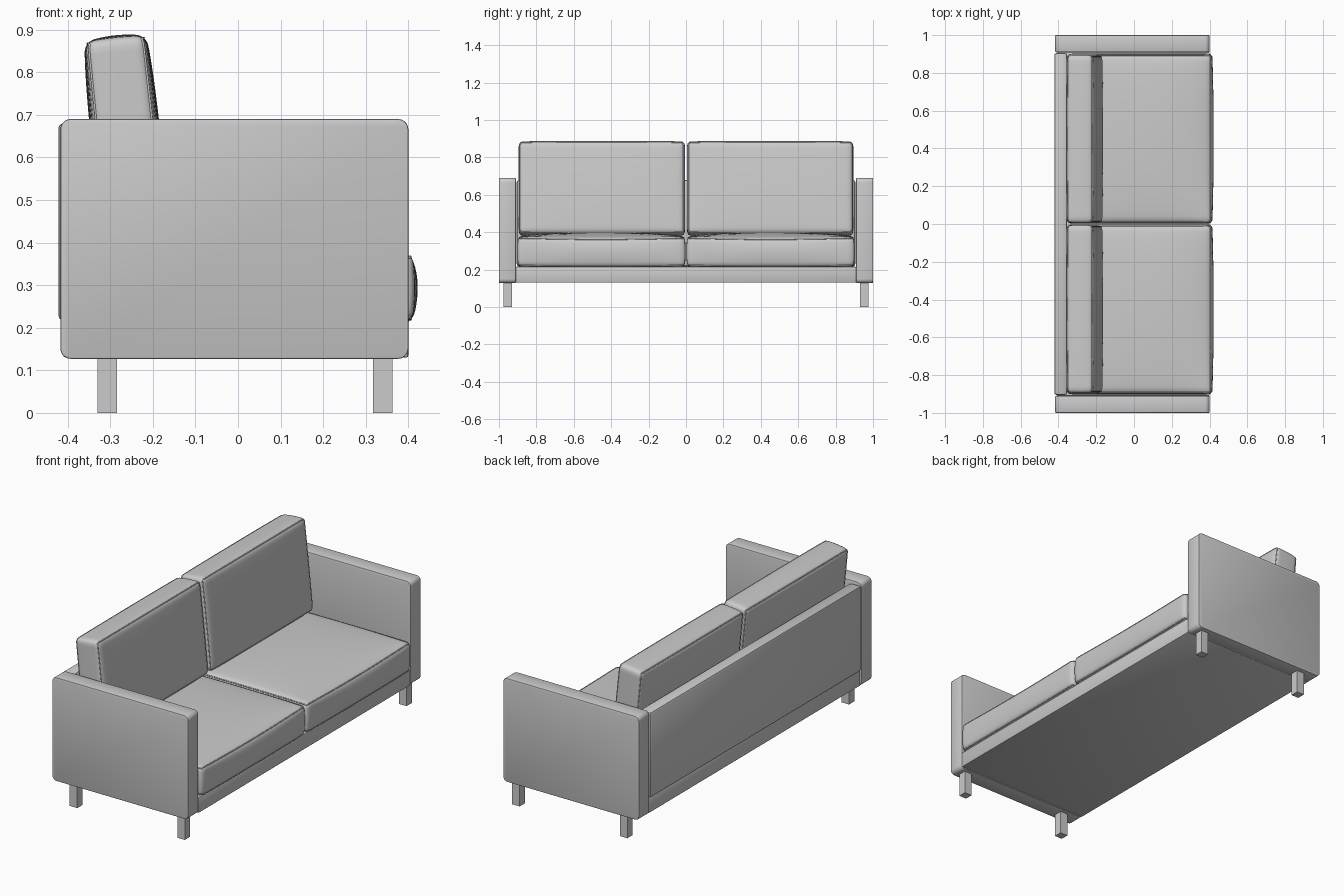
import bpy, bmesh, math
from mathutils import Vector, Matrix

if "Cube" in bpy.data.objects:
    bpy.data.objects.remove(bpy.data.objects["Cube"])


def finish(name, bm, angle=35):
    bmesh.ops.recalc_face_normals(bm, faces=bm.faces)
    me = bpy.data.meshes.new(name)
    bm.to_mesh(me)
    bm.free()
    ob = bpy.data.objects.new(name, me)
    bpy.context.collection.objects.link(ob)
    bpy.ops.object.select_all(action='DESELECT')
    ob.select_set(True)
    bpy.context.view_layer.objects.active = ob
    bpy.ops.object.shade_smooth_by_angle(angle=math.radians(angle))
    return ob


def box(name, lo, hi, corner=0.0, edge=0.0):
    """Box with optional rounded side profile (edges along y) and softened edges."""
    lo, hi = Vector(lo), Vector(hi)
    bm = bmesh.new()
    bmesh.ops.create_cube(bm, size=1)
    for v in bm.verts:
        v.co = (lo + hi) / 2 + v.co * (hi - lo)
    if corner:
        along_y = [e for e in bm.edges
                   if abs(e.verts[0].co.y - e.verts[1].co.y) > 1e-4]
        bmesh.ops.bevel(bm, geom=along_y, offset=corner, segments=5,
                        profile=0.5, affect='EDGES')
    if edge:
        sharp = [e for e in bm.edges if e.calc_face_angle(0) > math.radians(40)]
        bmesh.ops.bevel(bm, geom=sharp, offset=edge, segments=2,
                        profile=0.5, affect='EDGES')
    return finish(name, bm)


def soften(p, h, r, crown, side, sag):
    """Move a point on a box of half size h onto a puffy cushion surface."""
    core = Vector([max(-a + r, min(a - r, c)) for c, a in zip(p, h)])
    d = p - core
    q = core + d.normalized() * r if d.length > 1e-7 else p.copy()
    u, v, w = (q[i] / h[i] for i in range(3))
    fu, fv, fw = (max(0, 1 - t * t) for t in (u, v, w))
    q.z += crown * w * math.sqrt(fu * fv)
    q.x += side * u ** 3 * fw * (0.4 + 0.6 * fv)
    q.y += side * 0.3 * v ** 3 * fw
    if w > 0:
        q.z -= sag * w * max(0, u) ** 3 * fv     # dip of the front top edge
    return q


def cushion(name, h, matrix, r=0.022, crown=0.02, side=0.01, sag=0.0):
    h = Vector(h)
    bm = bmesh.new()
    bmesh.ops.create_cube(bm, size=2)
    bmesh.ops.subdivide_edges(bm, edges=bm.edges[:], cuts=23, use_grid_fill=True)
    for v in bm.verts:
        # crowd the grid towards the edges so they round off cleanly
        p = Vector([math.sin(c * math.pi / 2) * a for c, a in zip(v.co, h)])
        v.co = matrix @ soften(p, h, r, crown, side, sag)
    finish(name, bm, 60)

    # piping along both seams
    cu = bpy.data.curves.new(name + "_piping", 'CURVE')
    cu.dimensions = '3D'
    cu.bevel_depth = 0.003
    cu.bevel_resolution = 1
    n = 24
    t = [math.sin((i / n - 0.5) * math.pi) for i in range(n)]
    loop = ([(a, -1) for a in t] + [(1, a) for a in t]
            + [(-a, 1) for a in t] + [(-1, -a) for a in t])
    for w in (-1, 1):
        sp = cu.splines.new('POLY')
        sp.points.add(len(loop) - 1)
        sp.use_cyclic_u = True
        for pt, (a, b) in zip(sp.points, loop):
            p = Vector((a * h.x, b * h.y, w * h.z))
            pt.co = (*(matrix @ soften(p, h, r, crown, side, sag)), 1)
    ob = bpy.data.objects.new(name + "_piping", cu)
    bpy.context.collection.objects.link(ob)


# frame
box("base", (-0.41, -0.91, 0.13), (0.40, 0.91, 0.215), edge=0.005)
box("back_panel", (-0.422, -0.905, 0.217), (-0.355, 0.905, 0.68), edge=0.012)

for s, label in ((-1, "front"), (1, "rear")):
    # arm and its two legs
    ya, yb = sorted((s * 0.91, s * 1.0))
    box(label + "_arm", (-0.417, ya, 0.127), (0.40, yb, 0.69), corner=0.024, edge=0.004)
    for x, side in ((-0.307, "back"), (0.34, "seat")):
        box(f"{label}_{side}_leg", (x - 0.0225, s * 0.952 - 0.0225, 0),
            (x + 0.0225, s * 0.952 + 0.0225, 0.13))

    # seat and back cushions
    cushion(label + "_seat_cushion", (0.38, 0.446, 0.078),
            Matrix.Translation((0.03, s * 0.452, 0.295)),
            crown=0.026, side=0.012, sag=0.012)
    cushion(label + "_back_cushion", (0.247, 0.442, 0.07),
            Matrix.Translation((-0.262, s * 0.45, 0.633))
            @ Matrix.Rotation(math.radians(84), 4, 'Y'),
            crown=0.012, side=0.008)
